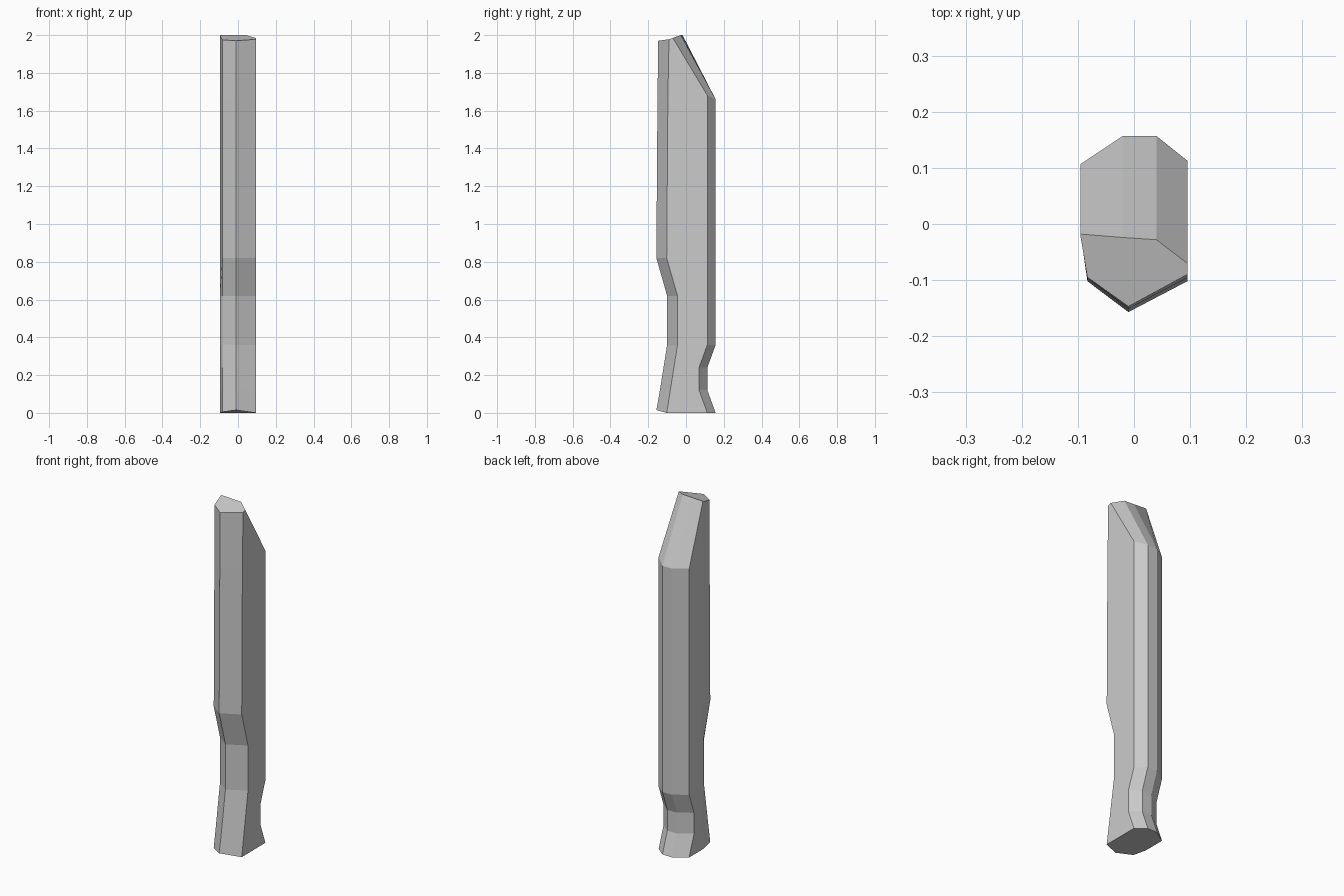
import bpy, bmesh

if "Cube" in bpy.data.objects:
    bpy.data.objects.remove(bpy.data.objects["Cube"])

# Cross-section, counter-clockwise from the front ridge: x, y, is_back
section = [(-0.01, -0.157, 0), (0.095, -0.102, 0), (0.095, 0.113, 1), (0.04, 0.157, 1),
           (-0.02, 0.157, 1), (-0.095, 0.107, 1), (-0.095, -0.02, 2), (-0.083, -0.102, 0)]

# Levels up the shaft: z, inward shift of the front, inward shift of the back
levels = [(0, 0, 0), (0.12, 0.019, 0.044), (0.24, 0.038, 0.044), (0.36, 0.057, 0),
          (0.62, 0.057, 0), (0.82, 0, 0), (1.66, 0.006, 0)]

# Bevelled tip, in the same order as the section
tip = [(-0.01, -0.147, 1.97), (0.095, -0.09, 1.978), (0.095, -0.07, 1.985), (0.04, -0.028, 2.0),
       (-0.02, -0.024, 2.0), (-0.095, -0.018, 2.0), (-0.095, -0.024, 1.997), (-0.083, -0.095, 1.975)]

bm = bmesh.new()
rings = []
for z, front, back in levels:
    shift = (front, -back, 0)
    rings.append([bm.verts.new((x, y + shift[k], z)) for x, y, k in section])
rings.append([bm.verts.new(p) for p in tip])

# Slightly lifted front toe and right bevel start
rings[0][0].co.z = 0.015
rings[0][7].co.z = 0.005
rings[6][2].co.z = 1.68

# Sides and caps
n = len(section)
for low, high in zip(rings, rings[1:]):
    for i in range(n):
        j = (i + 1) % n
        bm.faces.new((low[i], low[j], high[j], high[i]))
bm.faces.new(rings[0][::-1])
bm.faces.new(rings[-1])
bmesh.ops.recalc_face_normals(bm, faces=bm.faces)

mesh = bpy.data.meshes.new("carved_post")
bm.to_mesh(mesh)
bm.free()
bpy.context.collection.objects.link(bpy.data.objects.new("carved_post", mesh))
